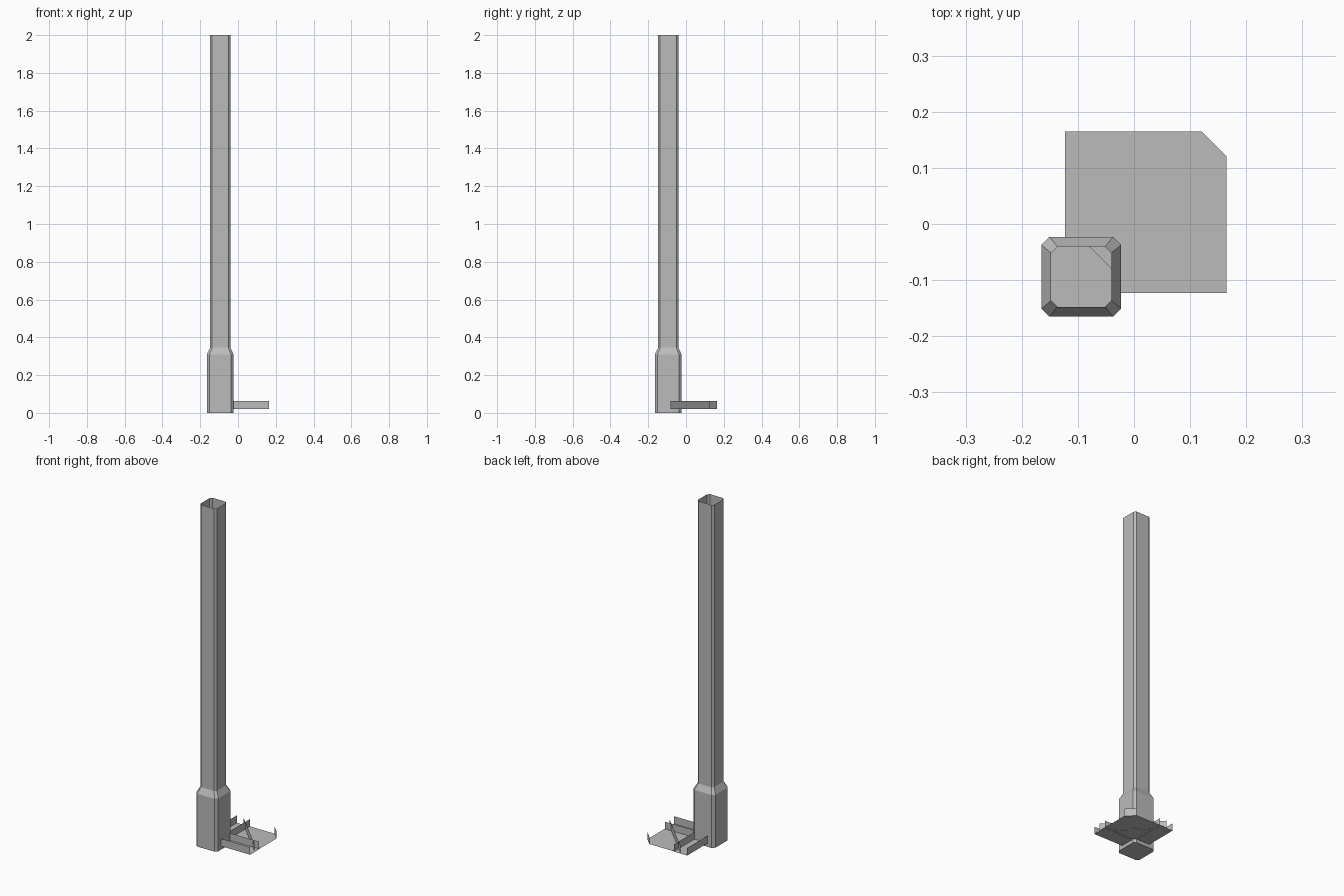
import bpy, bmesh

cube = bpy.data.objects.get("Cube")
if cube:
    bpy.data.objects.remove(cube, do_unlink=True)

grey = bpy.data.materials.new("plain_grey")
grey.use_nodes = True
colour = (0.5, 0.5, 0.5, 1)
grey.diffuse_color = colour
grey.node_tree.nodes["Principled BSDF"].inputs["Base Color"].default_value = colour


def finish(name, bm):
    mesh = bpy.data.meshes.new(name)
    bm.to_mesh(mesh)
    bm.free()
    mesh.materials.append(grey)
    obj = bpy.data.objects.new(name, mesh)
    bpy.context.collection.objects.link(obj)
    return obj


def chamfered_ring(bm, half, cut, z):
    """Square ring with cut corners around the post axis."""
    pts = []
    inner = half - cut
    for x, y in ((1, 0), (0, 1), (-1, 0), (0, -1)):
        for side in (-1, 1):
            pts.append((POST + x * half - y * side * inner,
                        POST + y * half + x * side * inner, z))
    return [bm.verts.new(p) for p in pts]


def sheet(name, outline, z):
    """Flat thin sheet, outline running anticlockwise."""
    bm = bmesh.new()
    bm.faces.new([bm.verts.new((x, y, z)) for x, y in outline])
    return finish(name, bm)


def wall(name, a, b):
    """Upright thin sheet between two plan points."""
    bm = bmesh.new()
    bm.faces.new([bm.verts.new(p) for p in (
        (*a, LOW), (*b, LOW), (*b, HIGH), (*a, HIGH))])
    return finish(name, bm)


POST = -0.094
LOW, HIGH = 0.02, 0.064
END = 0.165          # outer edge of the foot
MID = -0.081         # centre line of the channels
OUT, IN = -0.123, -0.039
START = -0.03        # channels begin at the post
CUT = 0.044

# Hollow post with a wider base, open at the top
bm = bmesh.new()
rings = [chamfered_ring(bm, h, c, z) for h, c, z in (
    (0.071, 0.0145, 0), (0.071, 0.0145, 0.31),
    (0.0535, 0.011, 0.345), (0.0535, 0.011, 2))]
for low, high in zip(rings, rings[1:]):
    for i in range(8):
        j = (i + 1) % 8
        bm.faces.new((low[i], low[j], high[j], high[i]))
bm.faces.new(rings[0][::-1])
finish("post", bm)

# Foot panel with two cut corners
sheet("foot_panel", [(MID, IN), (IN, MID), (END, MID), (END, END - CUT),
                     (END - CUT, END), (MID, END)], LOW + 0.002)

# Channels along the two sides of the foot
sheet("front_channel_floor", [(START, OUT), (END, OUT), (END, IN), (START, IN)], LOW)
sheet("side_channel_floor", [(OUT, START), (IN, START), (IN, END), (OUT, END)], LOW)
for label, c in (("outer", OUT), ("inner", IN)):
    wall("front_channel_" + label + "_wall", (START, c), (END, c))
    wall("side_channel_" + label + "_wall", (c, END), (c, START))

# Diagonal brace and corner walls
wall("diagonal_brace", (END, MID), (MID, END))
wall("outer_corner_wall", (END, END - CUT), (END - CUT, END))
wall("inner_corner_wall", (MID, IN), (IN, MID))
